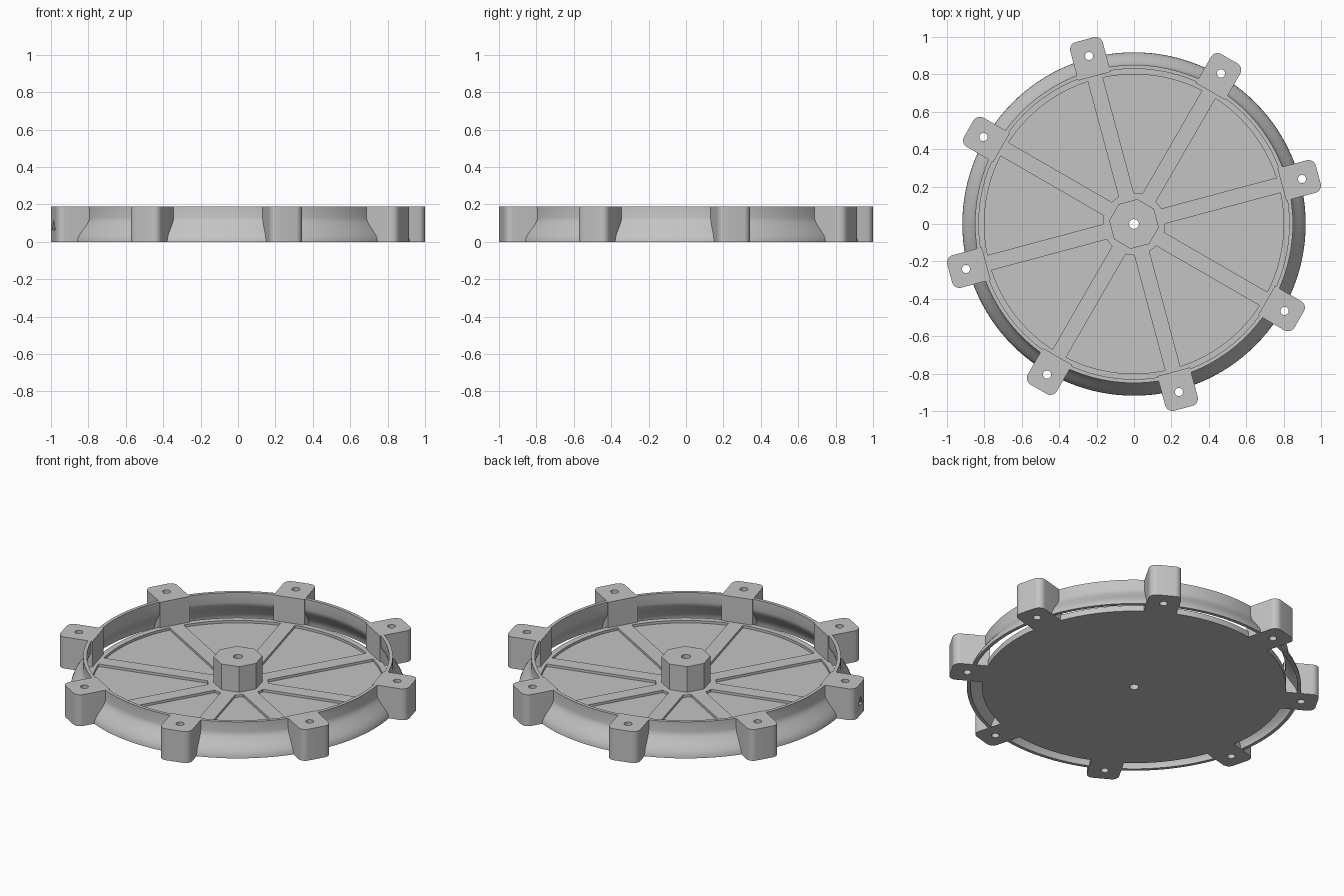
import bpy, bmesh
from math import cos, sin, tan, pi, radians
from mathutils import Matrix

if "Cube" in bpy.data.objects:
    bpy.data.objects.remove(bpy.data.objects["Cube"])

HEIGHT = 0.19
LUG_ANGLES = [radians(15 + 45 * i) for i in range(8)]
HOLE_RADIUS_AT = 0.93

grey = bpy.data.materials.new("plain grey")
grey.use_nodes = True
grey.diffuse_color = (0.55, 0.55, 0.55, 1)
grey.node_tree.nodes["Principled BSDF"].inputs["Base Color"].default_value = grey.diffuse_color


def arc(radius, start, end, steps, cx=0, cy=0):
    """Points along a circular arc."""
    angles = [start + (end - start) * i / steps for i in range(steps + 1)]
    return [(cx + radius * cos(a), cy + radius * sin(a)) for a in angles]


def circle(radius, sides, cx=0, cy=0, turn=0):
    return arc(radius, turn, turn + 2 * pi, sides, cx, cy)[:-1]


def add_prism(bm, points, z0, z1, matrix=Matrix()):
    """Extrude a flat outline from z0 to z1."""
    low = [bm.verts.new(matrix @ Matrix.Translation((x, y, z0)).translation) for x, y in points]
    high = [bm.verts.new(matrix @ Matrix.Translation((x, y, z1)).translation) for x, y in points]
    bm.faces.new(low[::-1])
    bm.faces.new(high)
    for i in range(len(points)):
        j = (i + 1) % len(points)
        bm.faces.new((low[i], low[j], high[j], high[i]))


def make_object(name, bm):
    bmesh.ops.recalc_face_normals(bm, faces=bm.faces)
    mesh = bpy.data.meshes.new(name)
    bm.to_mesh(mesh)
    bm.free()
    mesh.materials.append(grey)
    obj = bpy.data.objects.new(name, mesh)
    bpy.context.collection.objects.link(obj)
    return obj


def activate(obj):
    bpy.ops.object.select_all(action="DESELECT")
    obj.select_set(True)
    bpy.context.view_layer.objects.active = obj


def cut(obj, cutter):
    activate(obj)
    mod = obj.modifiers.new("cut", "BOOLEAN")
    mod.operation = "DIFFERENCE"
    mod.solver = "EXACT"
    mod.object = cutter
    bpy.ops.object.modifier_apply(modifier=mod.name)


# Cutter: screw holes and the central shaft hole
bm = bmesh.new()
add_prism(bm, circle(0.026, 24), -0.1, 0.3)
for a in LUG_ANGLES:
    hole = circle(0.022, 20, HOLE_RADIUS_AT * cos(a), HOLE_RADIUS_AT * sin(a))
    add_prism(bm, hole, -0.1, 0.3)
holes = make_object("hole_cutter", bm)

# Cutter: wedge pockets between the spokes of the base plate
bm = bmesh.new()
half_spoke, pocket_in, pocket_out = 0.042, 0.166, 0.8
half = pi / 8
inner_y = pocket_in * tan(half) - half_spoke / cos(half)
outer_a = half - half_spoke / pocket_out
wedge = [(pocket_in, -inner_y)] + arc(pocket_out, -outer_a, outer_a, 16) + [(pocket_in, inner_y)]
for a in LUG_ANGLES:
    add_prism(bm, wedge, 0.02, 0.1, Matrix.Rotation(a + half, 4, "Z"))
pockets = make_object("pocket_cutter", bm)

# Base plate with spokes
bm = bmesh.new()
add_prism(bm, circle(0.835, 128), 0, 0.035)
base_plate = make_object("base_plate", bm)
cut(base_plate, pockets)
cut(base_plate, holes)

# Eight-sided hub
bm = bmesh.new()
add_prism(bm, circle(0.134, 8, turn=radians(37.5)), 0.005, HEIGHT)
hub = make_object("hub", bm)
cut(hub, holes)

# Flared outer ring, an S-shaped wall spun around the axis
outer = [(0.85, HEIGHT), (0.85, 0.13), (0.853, 0.115), (0.861, 0.1), (0.875, 0.08),
         (0.892, 0.058), (0.907, 0.036), (0.916, 0.016), (0.918, 0)]
inner = [(r - 0.02, z) for r, z in reversed(outer)]
bm = bmesh.new()
steps = 128
rings = []
for i in range(steps):
    t = 2 * pi * i / steps
    rings.append([bm.verts.new((r * cos(t), r * sin(t), z)) for r, z in outer + inner])
for i in range(steps):
    a, b = rings[i], rings[(i + 1) % steps]
    for k in range(len(a)):
        m = (k + 1) % len(a)
        bm.faces.new((a[k], b[k], b[m], a[m]))
flared_ring = make_object("flared_ring", bm)
cut(flared_ring, holes)

# Mounting lugs with rounded outer corners
width, tip, round_r = 0.09, 1.02, 0.04
outline = [(0.818, -width)]
outline += arc(round_r, -pi / 2, 0, 8, tip - round_r, -width + round_r)
outline += arc(round_r, 0, pi / 2, 8, tip - round_r, width - round_r)
outline += [(0.818, width)]
bm = bmesh.new()
for a in LUG_ANGLES:
    add_prism(bm, outline, 0, HEIGHT, Matrix.Rotation(a, 4, "Z"))
lugs = make_object("mounting_lugs", bm)
cut(lugs, holes)

# Small three-sided recess in the end of one lug
bm = bmesh.new()
facing = Matrix.Rotation(LUG_ANGLES[4] + pi / 2, 4, "Z") @ Matrix.Rotation(pi / 2, 4, "X")
add_prism(bm, circle(0.035, 3, 0, 0.08, pi / 2), tip - 0.012, tip + 0.05, facing)
recess = make_object("recess_cutter", bm)
cut(lugs, recess)

for helper in (holes, pockets, recess):
    bpy.data.objects.remove(helper)

for part in (base_plate, hub, flared_ring, lugs):
    activate(part)
    bpy.ops.object.shade_smooth_by_angle(angle=radians(30))
